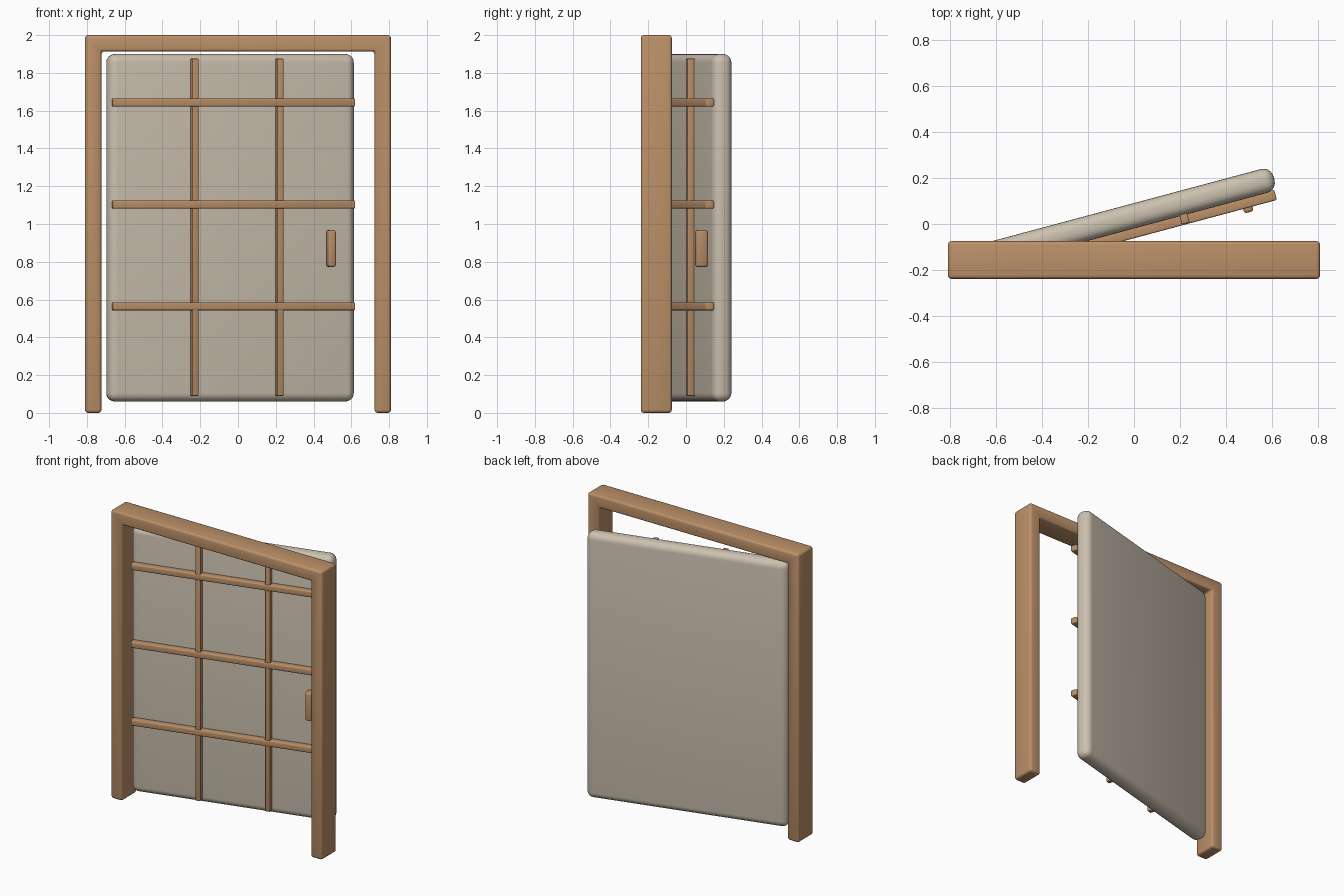
import bpy, bmesh, math
from mathutils import Matrix

if "Cube" in bpy.data.objects:
    bpy.data.objects.remove(bpy.data.objects["Cube"])

SWING = Matrix.Rotation(math.radians(15), 4, 'Z')   # the door stands ajar


def material(name, rgb):
    m = bpy.data.materials.new(name)
    m.diffuse_color = (*rgb, 1)
    m.use_nodes = True
    m.node_tree.nodes["Principled BSDF"].inputs["Base Color"].default_value = m.diffuse_color
    return m


wood = material("warm_wood", (0.50, 0.28, 0.14))
paper = material("cream_paper", (0.60, 0.53, 0.43))


def finish(name, bm, mat, bevel, segments):
    bmesh.ops.recalc_face_normals(bm, faces=bm.faces)
    bmesh.ops.bevel(bm, geom=bm.edges[:], offset=bevel, segments=segments,
                    profile=0.5, affect='EDGES')
    me = bpy.data.meshes.new(name)
    bm.to_mesh(me)
    bm.free()
    me.materials.append(mat)
    ob = bpy.data.objects.new(name, me)
    bpy.context.collection.objects.link(ob)
    bpy.ops.object.select_all(action='DESELECT')
    ob.select_set(True)
    bpy.context.view_layer.objects.active = ob
    bpy.ops.object.shade_smooth_by_angle(angle=math.radians(35))
    return ob


def door_box(name, x, y, z, mat, bevel, segments=3):
    """Rounded box given by (min, max) ranges in the closed door's own axes."""
    bm = bmesh.new()
    bmesh.ops.create_cube(bm, size=1)
    for v in bm.verts:
        for i, (lo, hi) in enumerate((x, y, z)):
            v.co[i] = lo if v.co[i] < 0 else hi
    ob = finish(name, bm, mat, bevel, segments)
    ob.matrix_world = SWING
    return ob


# Door frame: one upside-down U profile, extruded in depth
OUT, INN, TOP, LINTEL = 0.81, 0.723, 2.0, 1.914
profile = [(-OUT, 0), (-OUT, TOP), (OUT, TOP), (OUT, 0),
           (INN, 0), (INN, LINTEL), (-INN, LINTEL), (-INN, 0)]
bm = bmesh.new()
face = bm.faces.new([bm.verts.new((x, -0.239, z)) for x, z in profile])
ext = bmesh.ops.extrude_face_region(bm, geom=[face])
for v in ext["geom"]:
    if isinstance(v, bmesh.types.BMVert):
        v.co.y = -0.075
finish("door_frame", bm, wood, 0.016, 3)

# Door panel
door_box("door_panel", (-0.709, 0.640), (-0.019, 0.088), (0.06, 1.90), paper, 0.045, 5)

# Lattice bars on the front of the panel
for i, z in enumerate((0.564, 1.103, 1.643)):
    door_box(f"horizontal_bar_{i + 1}", (-0.697, 0.628), (-0.060, -0.014),
             (z - 0.021, z + 0.021), wood, 0.007)
for i, x in enumerate((-0.248, 0.218)):
    door_box(f"vertical_bar_{i + 1}", (x - 0.0175, x + 0.0175), (-0.056, -0.014),
             (0.09, 1.875), wood, 0.005)

# Handle
door_box("handle", (0.476, 0.518), (-0.080, -0.018), (0.773, 0.967), wood, 0.011)
